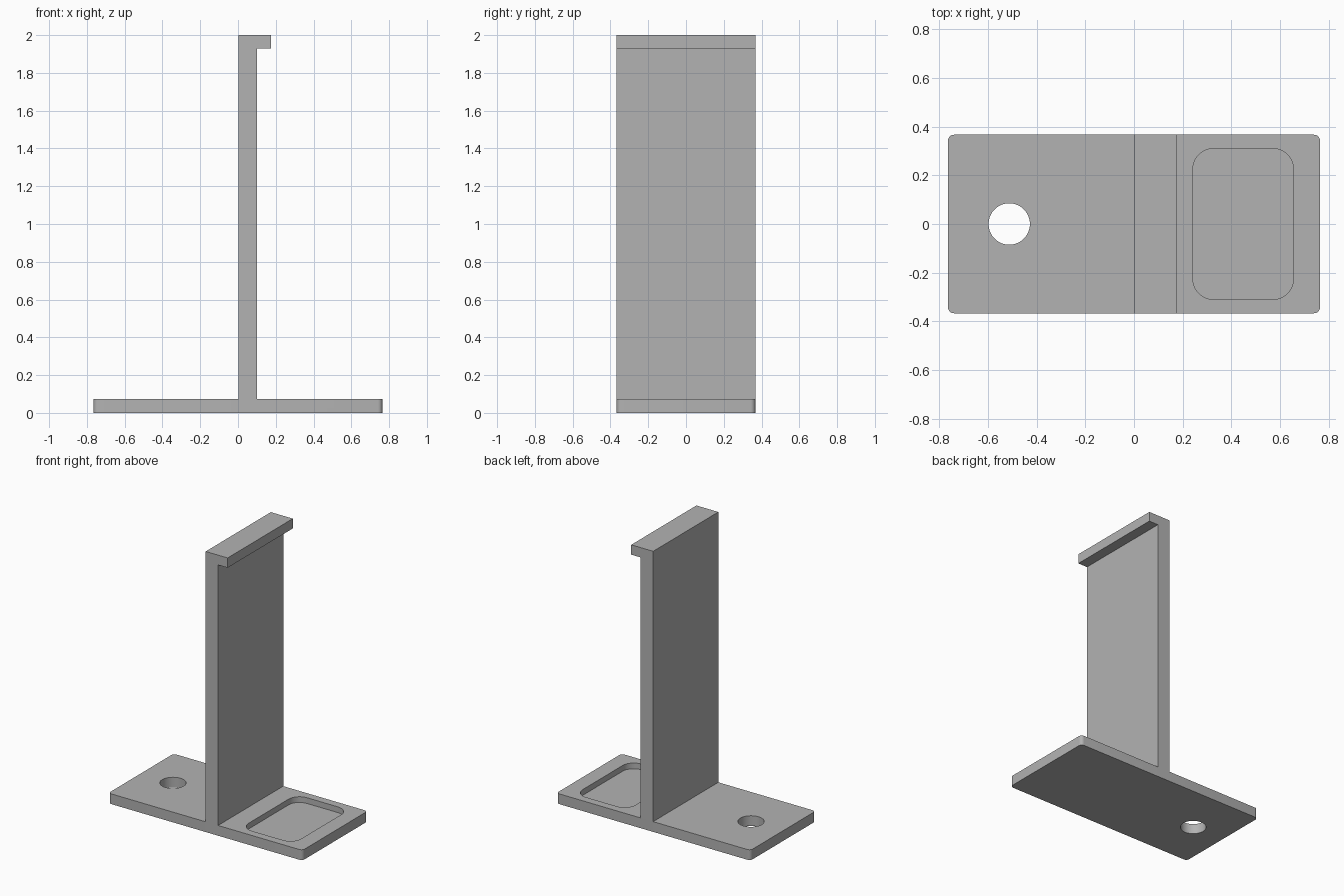
import bpy, bmesh
from mathutils import Vector

if "Cube" in bpy.data.objects:
    bpy.data.objects.remove(bpy.data.objects["Cube"], do_unlink=True)

HALF_X, HALF_Y, BASE_TOP, HEIGHT = 0.765, 0.367, 0.073, 2.0

grey = bpy.data.materials.new("grey_plastic")
grey.use_nodes = True
colour = (0.45, 0.45, 0.45, 1)
grey.diffuse_color = colour
grey.node_tree.nodes["Principled BSDF"].inputs["Base Color"].default_value = colour


def extrude(bm, points, offset):
    """Extrude a closed outline into a solid."""
    face = bm.faces.new([bm.verts.new(p) for p in points])
    result = bmesh.ops.extrude_face_region(bm, geom=[face])
    moved = [g for g in result["geom"] if isinstance(g, bmesh.types.BMVert)]
    bmesh.ops.translate(bm, verts=moved, vec=Vector(offset))
    bmesh.ops.recalc_face_normals(bm, faces=bm.faces)


def round_uprights(bm, radius, segments, test=lambda v: True):
    """Round the vertical edges whose vertices pass the test."""
    edges = [e for e in bm.edges
             if (e.verts[0].co - e.verts[1].co).xy.length < 1e-5
             and all(test(v) for v in e.verts)]
    bmesh.ops.bevel(bm, geom=edges, offset=radius, segments=segments,
                    profile=0.5, affect='EDGES')


def make_object(name, bm):
    mesh = bpy.data.meshes.new(name)
    bm.to_mesh(mesh)
    bm.free()
    mesh.materials.append(grey)
    obj = bpy.data.objects.new(name, mesh)
    bpy.context.collection.objects.link(obj)
    return obj


# Base plate, upright wall and top lip share one front profile
profile = [(-HALF_X, 0), (HALF_X, 0), (HALF_X, BASE_TOP), (0.1, BASE_TOP),
           (0.1, 1.93), (0.175, 1.93), (0.175, HEIGHT), (0.002, HEIGHT),
           (0.002, BASE_TOP), (-HALF_X, BASE_TOP)]
bm = bmesh.new()
extrude(bm, [(x, -HALF_Y, z) for x, z in profile], (0, 2 * HALF_Y, 0))
round_uprights(bm, 0.025, 6, lambda v: abs(v.co.x) > HALF_X - 0.001)
stand = make_object("stand", bm)

# Round through hole
bm = bmesh.new()
bmesh.ops.create_cone(bm, cap_ends=True, segments=64, radius1=0.085,
                      radius2=0.085, depth=0.4)
bmesh.ops.translate(bm, verts=bm.verts, vec=(-0.513, 0, 0))
hole = make_object("hole_cutter", bm)

# Shallow tray pocket with rounded corners
bm = bmesh.new()
outline = [(0.242, -0.31), (0.656, -0.31), (0.656, 0.31), (0.242, 0.31)]
extrude(bm, [(x, y, 0.032) for x, y in outline], (0, 0, 0.2))
round_uprights(bm, 0.085, 10)
pocket = make_object("pocket_cutter", bm)

# Cut both openings
bpy.context.view_layer.objects.active = stand
for cutter in (hole, pocket):
    cutter.hide_render = True
    mod = stand.modifiers.new(cutter.name, 'BOOLEAN')
    mod.operation = 'DIFFERENCE'
    mod.solver = 'EXACT'
    mod.object = cutter
    bpy.ops.object.modifier_apply(modifier=mod.name)
    bpy.data.objects.remove(cutter, do_unlink=True)

# Smooth the curved walls, keep hard edges
bpy.ops.object.select_all(action='DESELECT')
stand.select_set(True)
bpy.ops.object.shade_smooth_by_angle()
